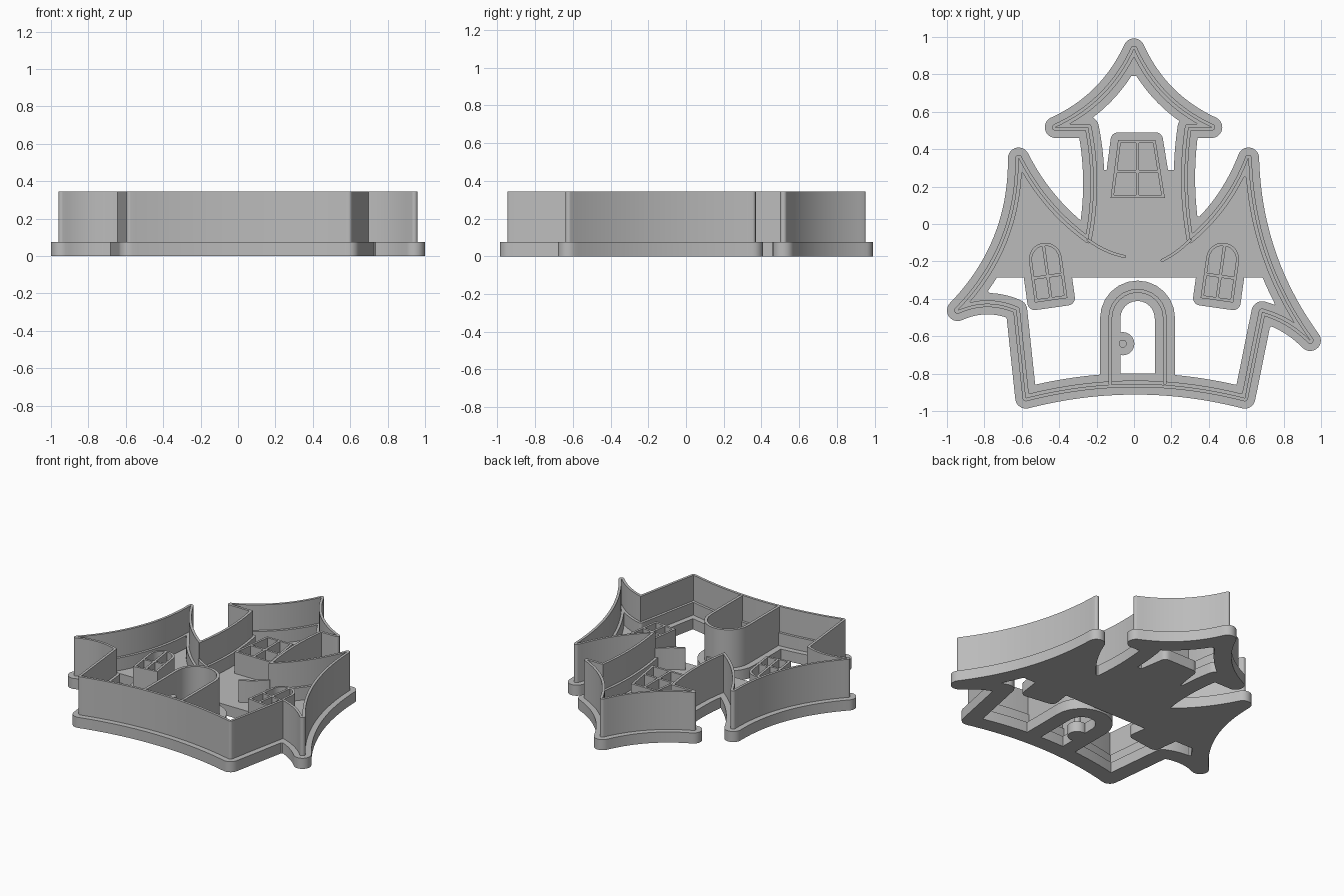
import bpy
from math import atan2, cos, sin, pi, hypot, radians, ceil
from mathutils import Vector
from mathutils.geometry import delaunay_2d_cdt

if "Cube" in bpy.data.objects:
    bpy.data.objects.remove(bpy.data.objects["Cube"], do_unlink=True)

BASE, STEP, DETAIL, TOP = 0.075, 0.165, 0.23, 0.345
FLANGE, WALL, THIN = 0.057, 0.018, 0.008

grey = bpy.data.materials.new("plain grey")
grey.use_nodes = True
grey.diffuse_color = (0.5, 0.5, 0.5, 1)
grey.node_tree.nodes["Principled BSDF"].inputs["Base Color"].default_value = (0.5, 0.5, 0.5, 1)


def path(corners, closed=True, step=0.025):
    """Sample a path; a third value bows the next stretch to the right of travel."""
    pts = []
    ends = corners[1:] + corners[:1] if closed else corners[1:]
    for p, q in zip(corners, ends):
        a, b = Vector(p[:2]), Vector(q[:2])
        d = b - a
        bow = p[2] if len(p) > 2 else 0
        ctrl = (a + b) / 2 + Vector((d.y, -d.x)).normalized() * 2 * bow
        n = max(1, ceil(d.length / step))
        for i in range(n):
            t = i / n
            pts.append(a * (1 - t) ** 2 + ctrl * 2 * t * (1 - t) + b * t * t)
    if not closed:
        pts.append(Vector(corners[-1][:2]))
    return pts


def distance(p, segments):
    best = 9.0
    for ax, ay, dx, dy, l2 in segments:
        px, py = p[0] - ax, p[1] - ay
        t = min(1.0, max(0.0, (px * dx + py * dy) / l2))
        best = min(best, hypot(px - t * dx, py - t * dy))
    return best


def offset(loop, d):
    """Offset a closed loop to its left (d > 0) or right, with rounded outer corners."""
    n = len(loop)
    segs, raw = [], []
    for i in range(n):
        a, e = loop[i], loop[(i + 1) % n] - loop[i]
        segs.append((a.x, a.y, e.x, e.y, e.length_squared))
    for i in range(n):
        v, e0, e1 = loop[i], loop[i] - loop[i - 1], loop[(i + 1) % n] - loop[i]
        turn = atan2(e0.x * e1.y - e0.y * e1.x, e0.dot(e1))
        if abs(turn) > 3.1:
            turn = -pi if d > 0 else pi
        ang = atan2(e0.x, -e0.y)
        if turn * d < 0 and abs(turn) > 0.35:
            k = ceil(abs(turn) / radians(14))
            raw += [v + d * Vector((cos(ang + turn * j / k), sin(ang + turn * j / k)))
                    for j in range(k + 1)]
        elif abs(turn) < 3:
            r = d / cos(turn / 2)
            raw.append(v + r * Vector((cos(ang + turn / 2), sin(ang + turn / 2))))
    out = []
    for p in raw:
        if abs(distance(p, segs) - abs(d)) < 0.001 and (not out or (p - out[-1]).length > 0.001):
            out.append(p)
    return out


def stroke(line, d):
    """Outline of an open line with round ends."""
    return offset(line + line[-2:0:-1], d)


def inside(x, y, loop):
    hit = False
    a = loop[-1]
    for b in loop:
        if (a.y > y) != (b.y > y) and x < (b.x - a.x) * (y - a.y) / (b.y - a.y) + a.x:
            hit = not hit
        a = b
    return hit


def slab(name, shapes, z0, z1):
    """Extrude the union of shapes; each is (loops to be inside of, loops to be outside of)."""
    loops = []
    for ins, outs in shapes:
        for l in ins + outs:
            if not any(l is m for m in loops):
                loops.append(l)
    coords, edges = [], []
    for l in loops:
        s, n = len(coords), len(l)
        coords += [Vector(p) for p in l]
        edges += [(s + i, s + (i + 1) % n) for i in range(n)]
    pts, _, tris, *_ = delaunay_2d_cdt(coords, edges, [], 0, 1e-5)
    kept, used = [], {}
    for t in tris:
        a, b, c = (pts[i] for i in t)
        x, y = (a + b + c) / 3
        if any(all(inside(x, y, l) for l in ins) and not any(inside(x, y, l) for l in outs)
               for ins, outs in shapes):
            t = tuple(t) if (b - a).cross(c - a) > 0 else tuple(reversed(t))
            kept.append(tuple(used.setdefault(i, len(used)) for i in t))
    n = len(used)
    flat = [pts[i] for i in used]
    verts = [(p.x, p.y, z) for z in (z0, z1) for p in flat]
    faces = [t[::-1] for t in kept] + [tuple(i + n for i in t) for t in kept]
    rim = {(t[i], t[(i + 1) % 3]) for t in kept for i in range(3)}
    faces += [(a, b, b + n, a + n) for a, b in sorted(rim) if (b, a) not in rim]
    mesh = bpy.data.meshes.new(name)
    mesh.from_pydata(verts, [], faces)
    mesh.materials.append(grey)
    obj = bpy.data.objects.new(name, mesh)
    bpy.context.collection.objects.link(obj)
    bpy.ops.object.select_all(action='DESELECT')
    obj.select_set(True)
    bpy.context.view_layer.objects.active = obj
    bpy.ops.object.shade_smooth_by_angle(angle=radians(30))
    return obj


def circle(x, y, r, n=32):
    return [Vector((x + r * cos(2 * pi * i / n), y + r * sin(2 * pi * i / n))) for i in range(n)]


def arch(x, y0, spring, r):
    """Clockwise door shape from bottom left to bottom right."""
    top = [(x - r * cos(pi * i / 12), spring + r * sin(pi * i / 12)) for i in range(13)]
    return [(x - r, y0)] + top + [(x + r, y0)]


def box(x0, y0, x1, y1):
    return [(x0, y0), (x0, y1), (x1, y1), (x1, y0)]


def placed(corners, x, y, angle):
    c, s = cos(angle), sin(angle)
    return [(x + p * c - q * s, y + p * s + q * c) for p, q in corners]


# House outline, clockwise from the tower tip
house = path([
    (0, .935, .055), (.415, .517), (.29, .517, .025), (.30, -.085, .035),
    (.612, .352, .08), (.942, -.622, .02), (.685, -.47), (.592, -.93, .075),
    (-.578, -.93), (-.628, -.46, .035), (-.943, -.462, .09), (-.617, .352, .035),
    (-.245, -.085, .03), (-.245, .517), (-.42, .517, .055)])
wall_outer = offset(house, WALL)

# Window frames with their cross bars
windows = {}
for side, x, tilt in (("left", .443, -8), ("right", -.443, 8)):
    tilt = radians(tilt)
    parts = [arch(0, 0, .222, .088), box(-.008, -.05, .008, .4), box(-.2, .122, .2, .138)]
    windows[side + "_window"] = [path(placed(p, x, -.408, tilt)) for p in parts]
windows["tower_window"] = [path(p) for p in (
    [(-.125, .14), (-.085, .45), (.115, .45), (.165, .14)],
    box(.01, .1, .026, .5), box(-.3, .272, .3, .288))]

# Door line and door knob
door = path(arch(.019, -.85, -.503, .146), closed=False)
knob = (-.06, -.64)

# Base plate: rim, middle panel, door rim, knob tab and window pads
shapes = [([offset(house, FLANGE)], [offset(house, -FLANGE)]),
          ([house, path(box(-1.2, -.285, 1.2, .29))], []),
          ([stroke(door, .054)], []),
          ([circle(*knob, .062)], [])]
shapes += [([offset(w[0], .04)], []) for w in windows.values()]
slab("base_plate", shapes, 0, BASE)

# Cutting wall with an inner step
slab("wall_step", [([wall_outer], [offset(house, -WALL)])], BASE, STEP)
slab("cutting_wall", [([wall_outer], [house])], STEP, TOP)

# Door wall and knob pin
slab("door_wall", [([stroke(door, .01)], [])], BASE, TOP)
slab("knob_pin", [([circle(*knob, .021)], [])], BASE, DETAIL)

# Roof lines running on into the middle
for name, line in (("left_roof_line", [(.30, -.085, -.008), (.15, -.195)]),
                   ("right_roof_line", [(-.245, -.085, .012), (-.05, -.174)])):
    slab(name, [([stroke(path(line, closed=False), THIN)], [])], BASE, DETAIL)

# Raised window frames
for name, (frame, upright, crossbar) in windows.items():
    slab(name, [([frame], [offset(frame, -2 * THIN)]),
                ([frame, upright], []), ([frame, crossbar], [])], BASE, DETAIL)
